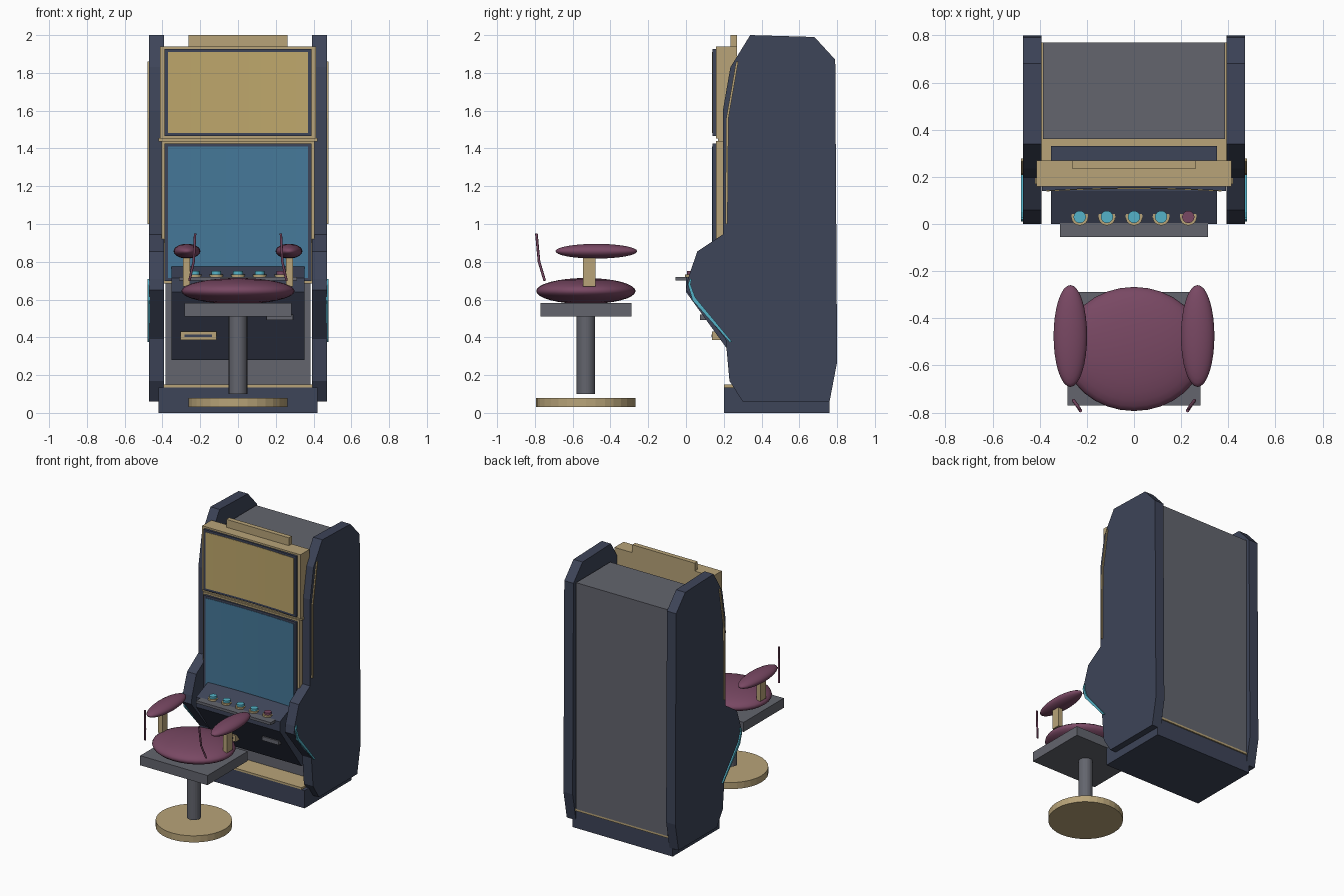
import bpy, bmesh, math
from mathutils import Vector

cube = bpy.data.objects.get("Cube")
if cube:
    bpy.data.objects.remove(cube, do_unlink=True)


def material(name, rgb):
    m = bpy.data.materials.new(name)
    m.use_nodes = True
    m.diffuse_color = (*rgb, 1)
    m.node_tree.nodes["Principled BSDF"].inputs["Base Color"].default_value = (*rgb, 1)
    return m


navy = material("navy", (0.047, 0.058, 0.098))
grey = material("grey", (0.125, 0.13, 0.155))
tan = material("tan", (0.48, 0.37, 0.19))
gold = material("gold", (0.52, 0.39, 0.15))
blue = material("screen blue", (0.06, 0.19, 0.32))
cyan = material("cyan", (0.09, 0.45, 0.58))
plum = material("plum", (0.19, 0.065, 0.125))


def finish(name, bm, mat, smooth=False):
    bmesh.ops.recalc_face_normals(bm, faces=bm.faces)
    mesh = bpy.data.meshes.new(name)
    bm.to_mesh(mesh)
    bm.free()
    mesh.materials.append(mat)
    ob = bpy.data.objects.new(name, mesh)
    bpy.context.collection.objects.link(ob)
    if smooth:
        for p in mesh.polygons:
            p.use_smooth = True
    return ob


def box(name, x, y, z, mat):
    """Box from three (low, high) ranges."""
    bm = bmesh.new()
    bmesh.ops.create_cube(bm, size=1)
    for v in bm.verts:
        v.co = Vector([(r[0] + r[1]) / 2 + c * (r[1] - r[0]) for r, c in zip((x, y, z), v.co)])
    return finish(name, bm, mat)


def extrude(name, profile, x0, x1, mat):
    """Side profile of (y, z) points extruded along x."""
    bm = bmesh.new()
    face = bm.faces.new([bm.verts.new((x0, y, z)) for y, z in profile])
    out = bmesh.ops.extrude_face_region(bm, geom=[face])
    moved = [g for g in out["geom"] if isinstance(g, bmesh.types.BMVert)]
    bmesh.ops.translate(bm, verts=moved, vec=(x1 - x0, 0, 0))
    return finish(name, bm, mat)


def cylinder(name, x, y, z, r, mat, sides=32):
    bm = bmesh.new()
    bmesh.ops.create_cone(bm, cap_ends=True, segments=sides, radius1=r, radius2=r, depth=z[1] - z[0])
    bmesh.ops.translate(bm, verts=bm.verts, vec=(x, y, sum(z) / 2))
    return finish(name, bm, mat)


def cushion(name, centre, radii, mat):
    bm = bmesh.new()
    bmesh.ops.create_uvsphere(bm, u_segments=32, v_segments=16, radius=1)
    bmesh.ops.scale(bm, verts=bm.verts, vec=radii)
    bmesh.ops.translate(bm, verts=bm.verts, vec=centre)
    return finish(name, bm, mat, True)


def rod(name, points, r, mat):
    curve = bpy.data.curves.new(name, "CURVE")
    curve.dimensions = "3D"
    curve.bevel_depth = r
    curve.bevel_resolution = 1
    curve.use_fill_caps = True
    spline = curve.splines.new("POLY")
    spline.points.add(len(points) - 1)
    for p, co in zip(spline.points, points):
        p.co = (*co, 1)
    curve.materials.append(mat)
    ob = bpy.data.objects.new(name, curve)
    bpy.context.collection.objects.link(ob)


def curved_plate(name, half, z, y, thick, mat, bow=0.012, steps=12):
    """Upright plate whose middle is set back in a gentle arc."""
    bm = bmesh.new()
    xs = [half * (2 * i / steps - 1) for i in range(steps + 1)]
    front = [(x, y + bow * (1 - (x / 0.39) ** 2)) for x in xs]
    back = [(x, d + thick) for x, d in reversed(front)]
    face = bm.faces.new([bm.verts.new((x, d, z[0])) for x, d in front + back])
    out = bmesh.ops.extrude_face_region(bm, geom=[face])
    moved = [g for g in out["geom"] if isinstance(g, bmesh.types.BMVert)]
    bmesh.ops.translate(bm, verts=moved, vec=(0, 0, z[1] - z[0]))
    return finish(name, bm, mat)


# Cabinet body
box("plinth", (-0.42, 0.42), (0.2, 0.76), (0, 0.135), navy)
box("plinth_trim", (-0.395, 0.395), (0.2, 0.77), (0.135, 0.15), tan)
box("cabinet_body", (-0.385, 0.385), (0.36, 0.77), (0.15, 1.87), grey)

# Side panels with their trims
side_profile = [(0.34, 2.0), (0.68, 1.99), (0.79, 1.87), (0.8, 0.27), (0.76, 0.06), (0.3, 0.06),
                (0.23, 0.17), (0.21, 0.39), (0.0, 0.65), (0.01, 0.71), (0.06, 0.855), (0.195, 0.945),
                (0.195, 1.6), (0.235, 1.83)]
upper_trim = [(0.208, 1.0), (0.213, 1.56), (0.265, 1.86), (0.277, 1.86), (0.225, 1.56), (0.22, 1.0)]
lower_trim = [(0.02, 0.71), (0.01, 0.68), (0.035, 0.595), (0.23, 0.375), (0.245, 0.375),
              (0.05, 0.61), (0.024, 0.68), (0.03, 0.71)]
for side, s in (("left", 1), ("right", -1)):
    extrude(side + "_side_panel", side_profile, s * 0.393, s * 0.47, navy)
    extrude(side + "_upper_trim", upper_trim, s * 0.465, s * 0.479, tan)
    extrude(side + "_lower_trim", lower_trim, s * 0.465, s * 0.48, cyan)

# Two monitors: housing, bezel and screen
for name, z, half, back, screen in (("lower", (0.685, 1.44), 0.405, 0.2, blue),
                                    ("upper", (1.453, 1.94), 0.413, 0.27, gold)):
    box(name + "_monitor_housing", (-half, half), (0.16, back), z, tan)
    curved_plate(name + "_monitor_bezel", 0.39, (z[0] + 0.013, z[1] - 0.013), 0.14, 0.022, navy)
    curved_plate(name + "_monitor_screen", 0.37, (z[0] + 0.03, z[1] - 0.03), 0.137, 0.008, screen)
box("monitor_joint", (-0.42, 0.42), (0.17, 0.21), (1.438, 1.455), tan)
box("top_sign", (-0.263, 0.263), (0.235, 0.27), (1.94, 2.0), tan)

# Control console
extrude("console", [(0.0, 0.715), (0.14, 0.775), (0.33, 0.775), (0.33, 0.28), (0.26, 0.28), (0.0, 0.64)],
        -0.352, 0.352, navy)
box("console_ledge", (-0.313, 0.313), (-0.055, 0.005), (0.7, 0.72), grey)
for i in range(5):
    x = (i - 2) * 0.115
    cylinder(f"button_ring_{i + 1}", x, 0.03, (0.715, 0.733), 0.036, tan, 24)
    cylinder(f"button_{i + 1}", x, 0.03, (0.73, 0.75), 0.026, plum if i == 4 else cyan, 24)

# Slot and small tray on the console's lower front
box("slot_plate", (-0.305, -0.115), (0.137, 0.19), (0.385, 0.432), tan)
box("slot_opening", (-0.282, -0.138), (0.134, 0.14), (0.402, 0.416), navy)
box("ticket_tray", (0.15, 0.29), (0.075, 0.13), (0.492, 0.522), grey)

# Stool
seat_y = -0.53
cylinder("stool_base", 0, seat_y, (0.03, 0.08), 0.263, tan)
cylinder("stool_column", 0, seat_y, (0.1, 0.515), 0.049, grey, 24)
box("seat_plate", (-0.283, 0.283), (-0.77, -0.288), (0.51, 0.583), grey)
cushion("seat_cushion", (0, seat_y, 0.645), (0.3, 0.263, 0.069), plum)
for side, s in (("left", 1), ("right", -1)):
    xs = sorted((s * 0.255, s * 0.29))
    box(side + "_arm_post", xs, (-0.545, -0.48), (0.67, 0.83), tan)
    cushion(side + "_arm_pad", (s * 0.27, -0.475, 0.856), (0.071, 0.216, 0.039), plum)
    rod(side + "_back_rod", [(s * 0.257, -0.748, 0.7), (s * 0.235, -0.778, 0.8), (s * 0.227, -0.792, 0.95)],
        0.007, plum)
